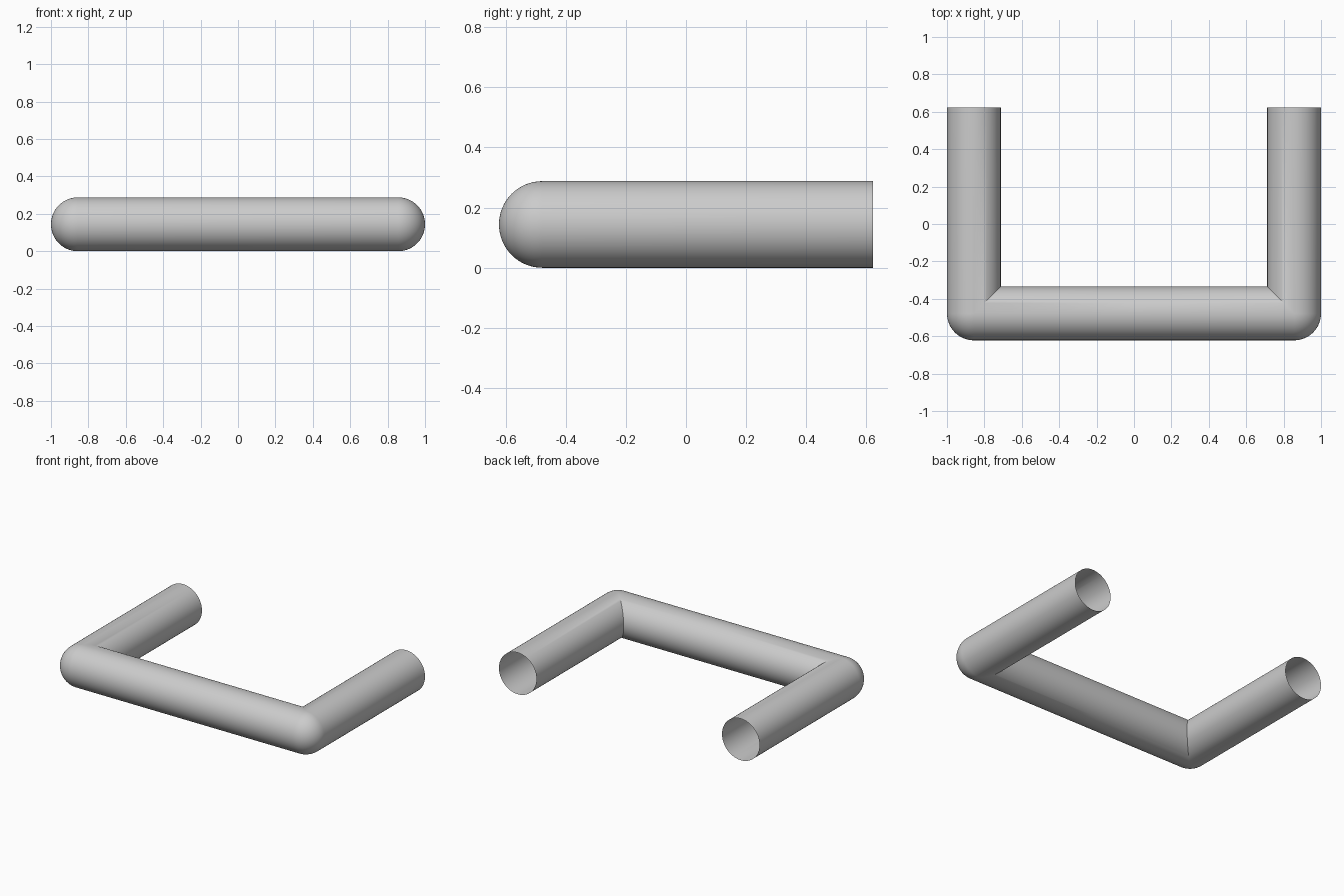
import bpy, bmesh, math
from mathutils import Vector

cube = bpy.data.objects.get("Cube")
if cube:
    bpy.data.objects.remove(cube, do_unlink=True)

R = 0.144                              # tube radius
CORNER = Vector((1 - R, -0.622 + R, R))  # centre of the left elbow
BACK = 0.622                           # open end of the arms
SIDES, STEPS = 64, 16

grey = bpy.data.materials.new("plain grey")
grey.use_nodes = True
colour = (0.6, 0.6, 0.6, 1)
grey.diffuse_color = colour
grey.node_tree.nodes["Principled BSDF"].inputs["Base Color"].default_value = colour


def ring(bm, shift, turn):
    """Cross-section: the outer half swings round the elbow, the inner half is mitred."""
    out = Vector((math.sin(turn), -math.cos(turn), 0))
    verts = []
    for i in range(SIDES):
        a = math.tau * i / SIDES
        o, z = R * math.cos(a), R * math.sin(a)
        if abs(o) < 1e-6:
            o = 0
        side = out * o if o >= 0 else Vector((o, -o, 0))
        verts.append(bm.verts.new(CORNER + side + Vector((0, 0, z))))
    for v in verts:                    # straight ends lie on a flat plane
        if shift == "middle":
            v.co.x = 0
        elif shift == "back":
            v.co.y = BACK
    return verts


# Half of the bent tube: middle of the bar, elbow, open arm end
bm = bmesh.new()
rings = [ring(bm, "middle", 0)]
rings += [ring(bm, None, math.pi / 2 * s / STEPS) for s in range(STEPS + 1)]
rings.append(ring(bm, "back", math.pi / 2))
for a, b in zip(rings, rings[1:]):
    for i in range(SIDES):
        j = (i + 1) % SIDES
        bm.faces.new((a[i], b[i], b[j], a[j]))
bmesh.ops.remove_doubles(bm, verts=bm.verts, dist=1e-5)
bmesh.ops.recalc_face_normals(bm, faces=bm.faces)
# Make sure the outside faces outwards
top = max(bm.faces, key=lambda f: f.calc_center_median().z)
if top.normal.z < 0:
    bmesh.ops.reverse_faces(bm, faces=bm.faces)

mesh = bpy.data.meshes.new("bent_tube")
bm.to_mesh(mesh)
bm.free()
mesh.materials.append(grey)
tube = bpy.data.objects.new("bent_tube", mesh)
bpy.context.collection.objects.link(tube)

# Other half
mirror = tube.modifiers.new("Mirror", "MIRROR")
mirror.use_clip = True
mirror.merge_threshold = 0.0001

bpy.ops.object.select_all(action="DESELECT")
tube.select_set(True)
bpy.context.view_layer.objects.active = tube
bpy.ops.object.modifier_apply(modifier="Mirror")
bpy.ops.object.shade_smooth_by_angle(angle=math.radians(30))
